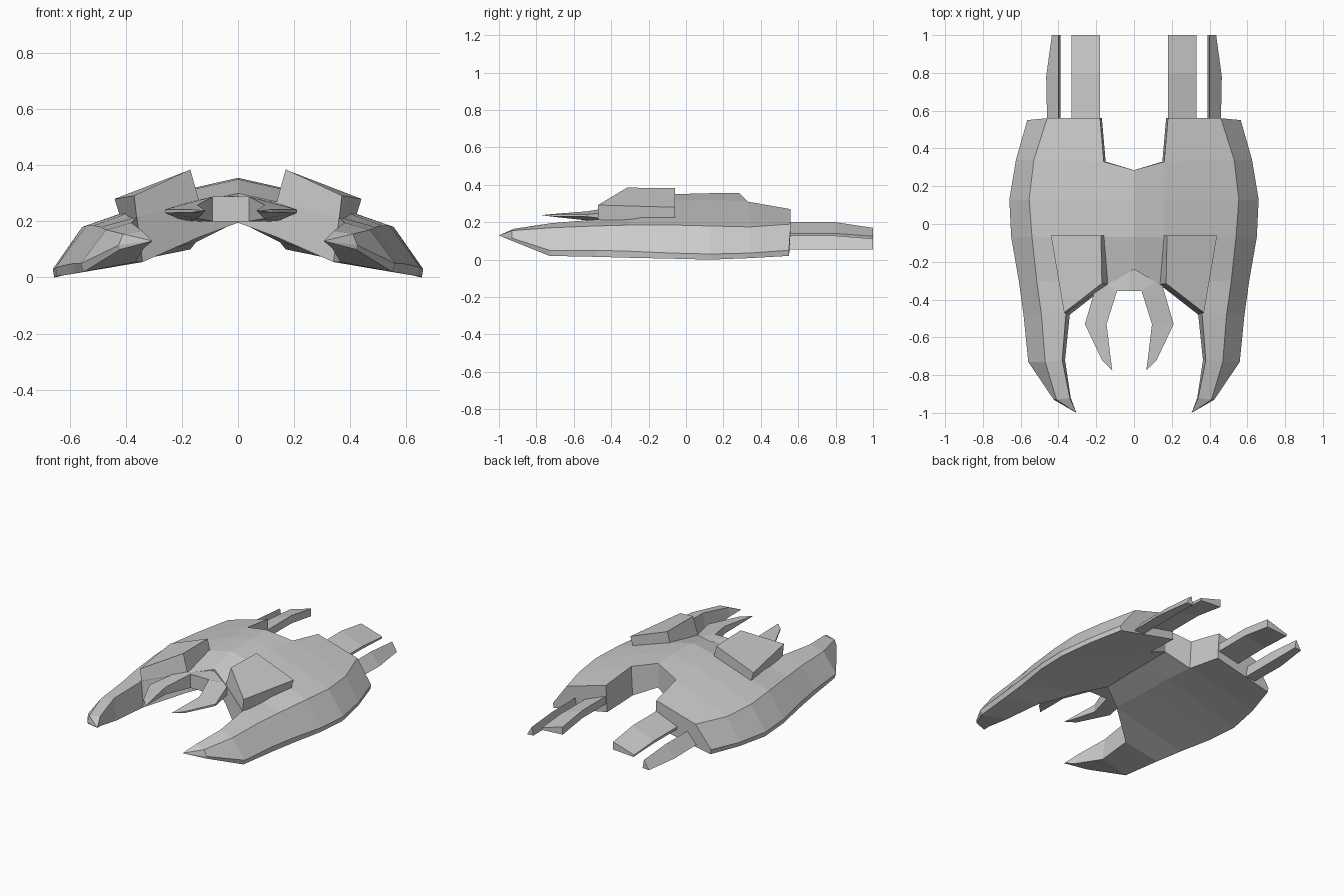
import bpy, bmesh


def loft(name, rings, cap_start=True, cap_end=True, skip=(), strip=None, shift=0.0):
    """Skin closed rings of points, mirrored over x; skip holds (segment, side) gaps."""
    bm = bmesh.new()
    rows = [[bm.verts.new(p) for p in r] for r in rings]
    n = len(rows[0])
    for i in range(len(rows) - 1):
        for j in range(n):
            if (i, j) in skip:
                continue
            k = (j + 1) % n
            bm.faces.new((rows[i][j], rows[i][k], rows[i + 1][k], rows[i + 1][j]))
    if cap_start:
        bm.faces.new(rows[0])
    if cap_end:
        bm.faces.new(rows[-1])
    # optional bridge from the first/last ring points to the centre line
    if strip:
        first, pts = strip
        mid = [(bm.verts.new((0, y, t)), bm.verts.new((0, y, b))) for y, t, b in pts]
        edge = [(r[0], r[-1]) for r in rows[first:first + len(mid)]]
        for i in range(len(mid) - 1):
            for s in (0, 1):
                bm.faces.new((mid[i][s], edge[i][s], edge[i + 1][s], mid[i + 1][s]))
        for i in (0, -1):
            bm.faces.new((mid[i][0], edge[i][0], edge[i][1], mid[i][1]))
    bmesh.ops.remove_doubles(bm, verts=bm.verts, dist=0.0005)
    bmesh.ops.recalc_face_normals(bm, faces=bm.faces)
    me = bpy.data.meshes.new(name)
    bm.to_mesh(me)
    bm.free()
    ob = bpy.data.objects.new(name, me)
    bpy.context.collection.objects.link(ob)
    ob.location.x = shift
    ob.modifiers.new("Mirror", 'MIRROR').use_axis[0] = True
    return ob


# Hull: rings of inner top, shoulder, outer upper, outer lower, inner bottom
hull = [
    [(.18, .56, .27), (.46, .56, .19), (.565, .55, .05), (.56, .55, .02), (.17, .56, .10)],
    [(.16, .33, .31), (.53, .34, .175), (.625, .34, .035), (.62, .34, .008), (.15, .33, .125)],
    [(.155, .13, .32), (.555, .13, .18), (.66, .13, .03), (.655, .13, 0), (.145, .13, .14)],
    [(.155, -.07, .315), (.54, -.07, .185), (.65, -.07, .035), (.645, -.07, .005), (.145, -.07, .14)],
    [(.135, -.32, .27), (.515, -.3, .185), (.61, -.3, .045), (.605, -.3, .01), (.135, -.32, .145)],
    [(.36, -.47, .215), (.49, -.48, .18), (.585, -.48, .05), (.58, -.48, .015), (.34, -.48, .055)],
    [(.38, -.72, .195), (.47, -.73, .17), (.56, -.73, .05), (.55, -.73, .02), (.365, -.72, .055)],
    [(.34, -.92, .165), (.41, -.93, .155), (.425, -.93, .115), (.42, -.93, .10), (.335, -.92, .105)],
    [(.305, -1, .13)] * 5,
]
loft("hull", hull, cap_end=False, skip={(1, 4), (2, 4), (3, 4)},
     strip=(1, [(.285, .355, .20), (.13, .355, .20), (-.07, .35, .20), (-.24, .30, .195)]))

# Raised wedge blocks on the shoulders
loft("shoulder_block", [
    [(.175, -.06, .382), (.44, -.06, .28), (.415, -.06, .20), (.155, -.06, .30)],
    [(.17, -.315, .385), (.37, -.47, .292), (.36, -.47, .20), (.135, -.32, .26)],
])

# Front pincers on a shared base, set slightly off centre
loft("front_pincers", [
    [(0, -.355, .288), (0, -.2, .292), (0, -.2, .20), (0, -.355, .20)],
    [(.065, -.355, .288), (.165, -.29, .265), (.165, -.29, .20), (.065, -.355, .20)],
    [(.12, -.53, .258), (.235, -.53, .242), (.235, -.53, .23), (.12, -.53, .21)],
    [(.10, -.70, .245), (.145, -.72, .242), (.145, -.72, .232), (.10, -.70, .228)],
    [(.09, -.775, .238)] * 4,
], cap_start=False, cap_end=False, shift=-.025)


# Tail booms: broad inner plates and narrow outer fins
def plate(y, drop):
    return [(.18, y, .20 - drop), (.33, y, .14 - drop * .5), (.325, y, .12 - drop * .3), (.18, y, .15 - drop)]


loft("inner_tail_plate", [plate(.54, 0), plate(.80, 0), plate(1, .03)])
loft("outer_tail_fin", [
    [(.40, .54, .13), (.46, .54, .055), (.39, .54, .058)],
    [(.40, .78, .13), (.465, .78, .055), (.39, .78, .058)],
    [(.40, 1, .112), (.435, 1, .055), (.39, 1, .058)],
])
